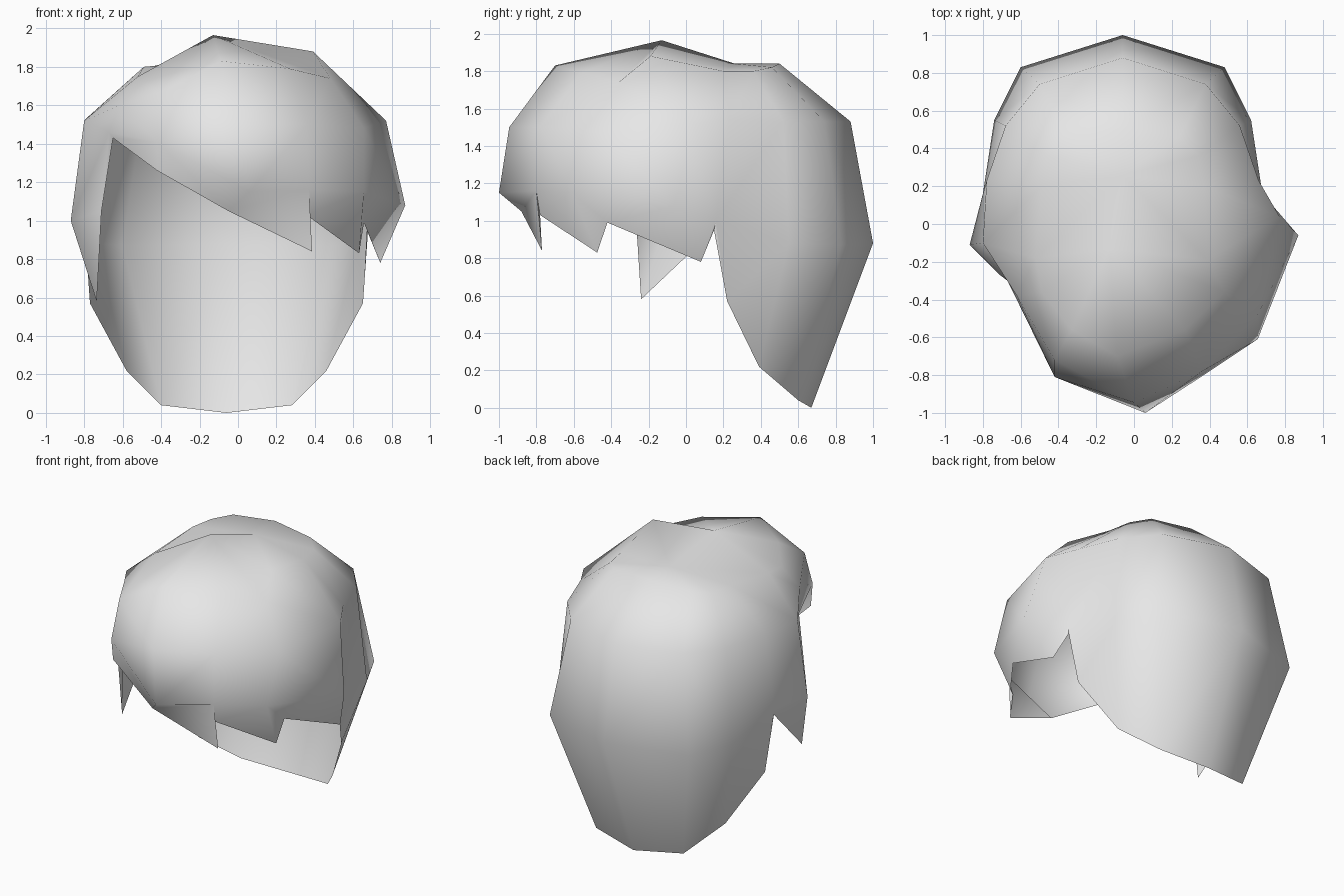
import bpy, bmesh, math

cube = bpy.data.objects.get("Cube")
if cube:
    bpy.data.objects.remove(cube)

mat = bpy.data.materials.new("light_grey_hair")
mat.use_nodes = True
GREY = (0.8, 0.8, 0.8, 1.0)
mat.diffuse_color = GREY
mat.node_tree.nodes["Principled BSDF"].inputs["Base Color"].default_value = GREY

MID = -0.06  # symmetry line of the back of the head


def mirrored(points):
    """Left half of the back, its middle point last, followed by its mirror image."""
    return points + [(2 * MID - x, y, z) for x, y, z in reversed(points[:-1])]


# Horizontal rings, starting at the front middle and going round by the left
widest = [(.06, -1, 1.15), (.37, -.8, 1.16), (.655, -.61, 1.15), (.87, -.06, 1.08)]
widest += mirrored([(.68, .16, 1.0), (.62, .55, .88), (.48, .83, .87), (MID, 1, .88)])
widest += [(-.87, -.11, 1.0), (-.67, -.30, 1.46), (-.42, -.81, 1.41)]

upper = [(0, -.945, 1.5), (.36, -.78, 1.5), (.655, -.48, 1.48), (.77, .04, 1.52)]
upper += mirrored([(.66, .23, 1.54), (.56, .52, 1.53), (.38, .74, 1.53), (MID, .88, 1.53)])
upper += [(-.8, -.1, 1.52), (-.62, -.38, 1.6), (-.42, -.72, 1.66)]

crown = [(-.09, -.7, 1.83), (.27, -.56, 1.79), (.48, -.36, 1.74), (.39, -.19, 1.88)]
crown += mirrored([(.37, .2, 1.80), (.34, .36, 1.80), (.24, .46, 1.82), (MID, .5, 1.84)])
crown += [(-.52, -.18, 1.75), (-.49, -.36, 1.72), (-.33, -.56, 1.77)]

# Ragged hem: (column it hangs from, point)
hem = [(0, (-.05, -.88, 1.05)), (1, (.385, -.77, .84)), (1, (.355, -.78, 1.03)),
       (2, (.63, -.475, .83)), (2, (.655, -.42, .99)), (3, (.74, .08, .78))]
back = mirrored([(.67, .15, .95), (.65, .22, .57), (.46, .39, .22), (.28, .6, .04), (MID, .67, 0)])
hem += list(zip([4, 4, 5, 6, 7, 8, 9, 10, 10], back))
hem += [(11, (-.735, -.24, .58)), (12, (-.71, -.27, 1.05)), (12, (-.65, -.31, 1.43)),
        (13, (-.42, -.79, 1.26))]

bm = bmesh.new()
rings = [[bm.verts.new(p) for p in ring] for ring in (widest, upper, crown)]
n = len(widest)


def face(*verts):
    bm.faces.new(list(dict.fromkeys(verts)))


# Walls between rings
for low, high in zip(rings, rings[1:]):
    for i in range(n):
        j = (i + 1) % n
        face(low[i], low[j], high[j], high[i])

# Locks hanging below the widest ring
locks = [(c, bm.verts.new(p)) for c, p in hem]
for (c, a), (d, b) in zip(locks, locks[1:] + locks[:1]):
    face(a, b, rings[0][d], rings[0][c])

# Cap: raised ridge in front, shallow dip behind it
peak = bm.verts.new((-.13, -.13, 1.965))
dip = bm.verts.new((MID, .26, 1.84))
top = rings[2]
for i in range(n):
    j = (i + 1) % n
    face(top[i], top[j], dip if 3 <= i < 11 else peak)
face(top[3], dip, peak)
face(dip, top[11], peak)

bmesh.ops.triangulate(bm, faces=bm.faces[:], quad_method='SHORT_EDGE')
bmesh.ops.recalc_face_normals(bm, faces=bm.faces[:])
if sum(f.normal.z * f.calc_area() for f in bm.faces) < 0:
    bmesh.ops.reverse_faces(bm, faces=bm.faces[:])

mesh = bpy.data.meshes.new("hair_shell")
bm.to_mesh(mesh)
bm.free()
hair = bpy.data.objects.new("hair_shell", mesh)
bpy.context.collection.objects.link(hair)
mesh.materials.append(mat)

bpy.ops.object.select_all(action='DESELECT')
hair.select_set(True)
bpy.context.view_layer.objects.active = hair
bpy.ops.object.shade_smooth_by_angle(angle=math.radians(75))
